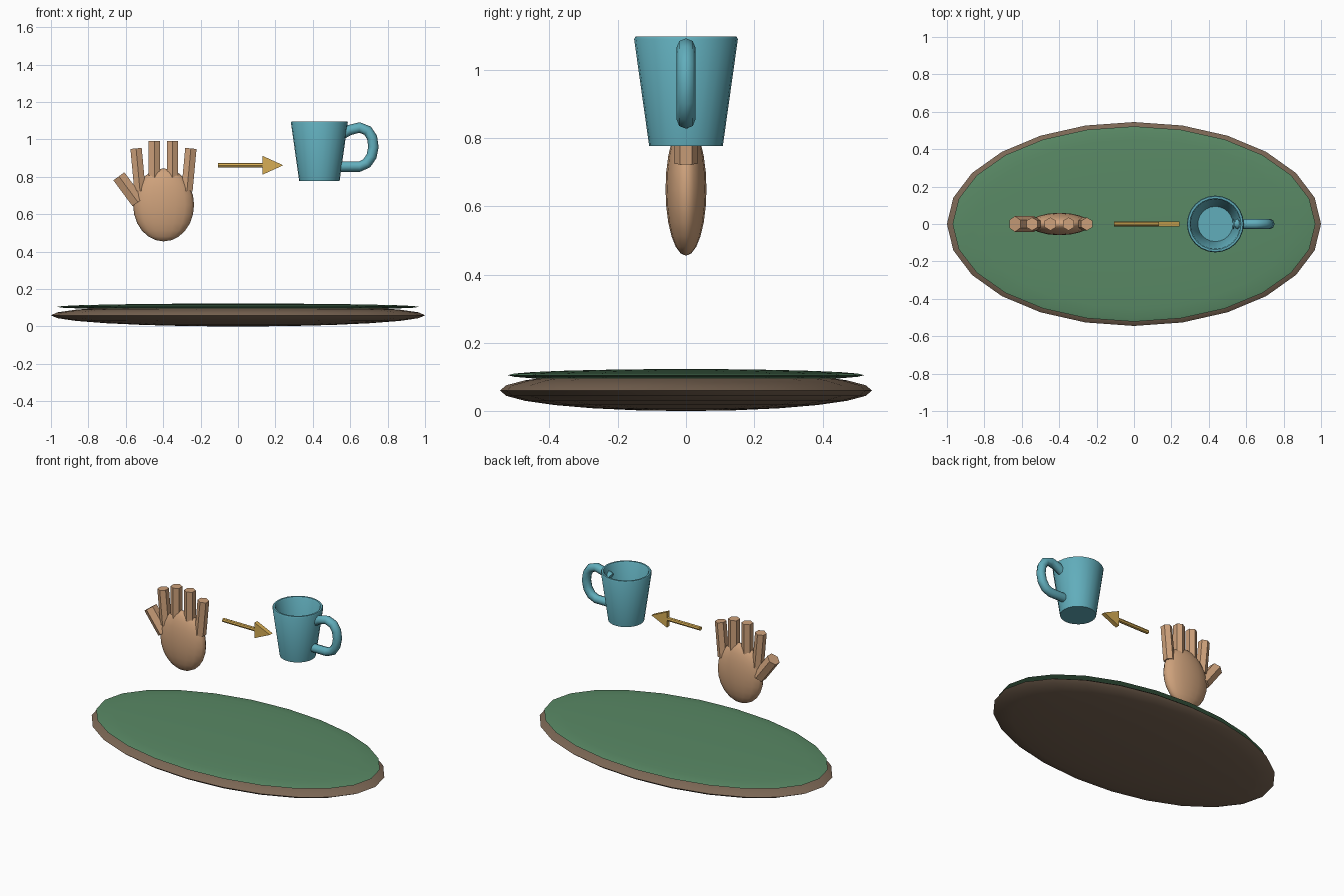
import bpy, bmesh, math
from mathutils import Vector, Matrix

if "Cube" in bpy.data.objects:
    bpy.data.objects.remove(bpy.data.objects["Cube"])


def material(name, rgb):
    m = bpy.data.materials.new(name)
    m.diffuse_color = (*rgb, 1)
    m.use_nodes = True
    m.node_tree.nodes["Principled BSDF"].inputs["Base Color"].default_value = m.diffuse_color
    return m


BROWN = material("brown", (0.20, 0.135, 0.09))
GREEN = material("green", (0.10, 0.25, 0.13))
SKIN = material("tan", (0.62, 0.36, 0.20))
GOLD = material("gold", (0.68, 0.42, 0.09))
BLUE = material("blue", (0.12, 0.42, 0.50))


def finish(name, bm, mat, angle=40):
    bmesh.ops.recalc_face_normals(bm, faces=bm.faces)
    me = bpy.data.meshes.new(name)
    bm.to_mesh(me)
    bm.free()
    ob = bpy.data.objects.new(name, me)
    bpy.context.collection.objects.link(ob)
    me.materials.append(mat)
    bpy.ops.object.select_all(action='DESELECT')
    ob.select_set(True)
    bpy.context.view_layer.objects.active = ob
    bpy.ops.object.shade_smooth_by_angle(angle=math.radians(angle))
    return ob


def ellipsoid(name, centre, radii, mat, seg=24, rings=12):
    bm = bmesh.new()
    mtx = Matrix.Translation(centre) @ Matrix.Diagonal((*radii, 1))
    bmesh.ops.create_uvsphere(bm, u_segments=seg, v_segments=rings, radius=1, matrix=mtx)
    return finish(name, bm, mat, 60)


def tube(name, path, r, sides, mat, angle=40):
    # sweep a polygon along a path lying in the xz plane
    bm = bmesh.new()
    pts = [Vector((x, 0, z)) for x, z in path]
    rings = []
    for i, p in enumerate(pts):
        t = (pts[min(i + 1, len(pts) - 1)] - pts[max(i - 1, 0)]).normalized()
        u, v = Vector((0, 1, 0)), t.cross(Vector((0, 1, 0)))
        rings.append([bm.verts.new(p + r * (math.cos(a) * u + math.sin(a) * v))
                      for a in (2 * math.pi * k / sides for k in range(sides))])
    for a, b in zip(rings, rings[1:]):
        for k in range(sides):
            n = (k + 1) % sides
            bm.faces.new((a[k], a[n], b[n], b[k]))
    bm.faces.new(rings[0])
    bm.faces.new(rings[-1])
    return finish(name, bm, mat, angle)


# oval base and its green top
ellipsoid("oval_base", (0, 0, 0.06), (1.0, 0.545, 0.06), BROWN)
ellipsoid("green_top", (0, 0, 0.105), (0.97, 0.522, 0.018), GREEN)

# open hand
ellipsoid("palm", (-0.398, 0, 0.65), (0.163, 0.06, 0.195), SKIN, 16, 12)
fingers = [((-0.524, 0.725), (-0.545, 0.952)), ((-0.447, 0.735), (-0.447, 0.993)),
           ((-0.350, 0.735), (-0.350, 0.993)), ((-0.273, 0.725), (-0.252, 0.952))]
for i, path in enumerate(fingers):
    tube(f"finger_{i + 1}", path, 0.035, 6, SKIN)
tube("thumb", [(-0.535, 0.665), (-0.637, 0.803)], 0.042, 6, SKIN)

# arrow: round shaft and flat triangular head
tube("arrow_shaft", [(-0.107, 0.862), (0.135, 0.862)], 0.013, 8, GOLD)
bm = bmesh.new()
tri = bm.faces.new([bm.verts.new((x, -0.014, z))
                    for x, z in ((0.13, 0.811), (0.242, 0.862), (0.13, 0.913))])
ext = bmesh.ops.extrude_face_region(bm, geom=[tri], use_keep_orig=True)
bmesh.ops.translate(bm, vec=(0, 0.028, 0),
                    verts=[g for g in ext["geom"] if isinstance(g, bmesh.types.BMVert)])
finish("arrow_head", bm, GOLD)

# hollow mug, lathed
SEG = 24
profile = [(0, 0.777), (0.108, 0.777), (0.152, 1.09), (0.148, 1.097), (0.137, 1.097),
           (0.132, 1.09), (0.094, 0.81), (0, 0.81)]
bm = bmesh.new()
vs = [bm.verts.new((0.435 + r, 0, z)) for r, z in profile]
es = [bm.edges.new(p) for p in zip(vs, vs[1:])]
bmesh.ops.spin(bm, geom=vs + es, cent=(0.435, 0, 0), axis=(0, 0, 1),
               angle=2 * math.pi, steps=SEG)
bmesh.ops.remove_doubles(bm, verts=bm.verts, dist=1e-4)
finish("mug_body", bm, BLUE)

# mug handle
tube("mug_handle", [(0.55, 1.025), (0.595, 1.05), (0.65, 1.064), (0.693, 1.047), (0.717, 1.01),
                    (0.724, 0.96), (0.714, 0.91), (0.688, 0.872), (0.65, 0.855), (0.53, 0.855)],
     0.028, 8, BLUE, 60)
